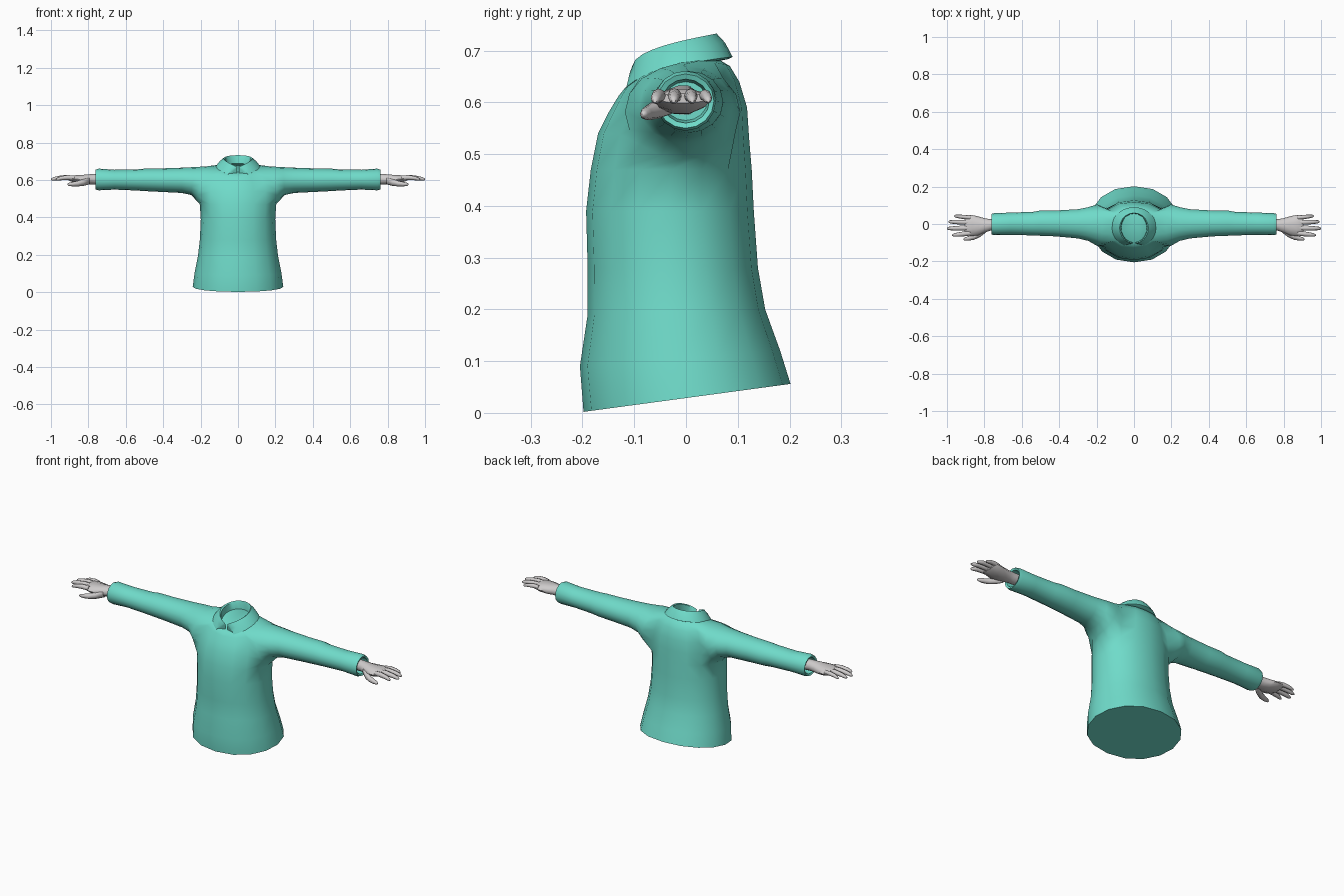
import bpy, bmesh, math
from math import sin, cos, radians

if "Cube" in bpy.data.objects:
    bpy.data.objects.remove(bpy.data.objects["Cube"])


def material(name, rgb):
    m = bpy.data.materials.new(name)
    m.diffuse_color = (*rgb, 1)
    m.use_nodes = True
    m.node_tree.nodes["Principled BSDF"].inputs["Base Color"].default_value = m.diffuse_color
    return m


TEAL = material("teal_cloth", (0.16, 0.71, 0.59))
GREY = material("pale_grey_skin", (0.62, 0.60, 0.60))


def finish(bm, name, mat, angle=50, mirror=True):
    bmesh.ops.recalc_face_normals(bm, faces=bm.faces)
    me = bpy.data.meshes.new(name)
    bm.to_mesh(me)
    bm.free()
    me.materials.append(mat)
    ob = bpy.data.objects.new(name, me)
    bpy.context.collection.objects.link(ob)
    bpy.ops.object.select_all(action='DESELECT')
    ob.select_set(True)
    bpy.context.view_layer.objects.active = ob
    bpy.ops.object.shade_smooth_by_angle(angle=radians(angle))
    if mirror:
        mod = ob.modifiers.new("mirror", 'MIRROR')
        mod.merge_threshold = 0.0005
    return ob


def bridge(bm, a, b, closed=True):
    n = len(a)
    for i in range(n if closed else n - 1):
        k = (i + 1) % n
        bm.faces.new((a[i], a[k], b[k], b[i]))


# --- Shirt: half torso of slanted rings, sleeve grown from the side opening ---
# front y, front z, back y, back z, half width, side lift
TORSO = [
    (-.198, .002, .202, .056, .242, 0),
    (-.205, .09, .182, .12, .232, 0),
    (-.190, .19, .153, .20, .214, 0),
    (-.190, .28, .139, .28, .204, 0),
    (-.193, .39, .131, .39, .199, 0),
    (-.184, .47, .127, .47, .204, 0),     # bottom of arm opening
    (-.170, .54, .122, .53, .202, 0),
    (-.150, .58, .118, .59, .190, .005),
    (-.130, .613, .103, .64, .165, .02),
    (-.118, .628, .085, .67, .130, .026),  # top of arm opening
    (-.100, .637, .055, .688, .080, .01),
]
LOW, HIGH = 5, 9

# top x, top z, bottom x, bottom z, front y, back y
SLEEVE = [
    (.17, .673, .222, .49, -.118, .105),
    (.24, .669, .25, .52, -.090, .090),
    (.30, .666, .30, .531, -.077, .079),
    (.42, .662, .42, .537, -.066, .072),
    (.50, .661, .50, .541, -.063, .072),
    (.54, .657, .54, .544, -.061, .065),
    (.66, .655, .66, .549, -.058, .061),
    (.745, .661, .745, .545, -.060, .058),
    (.762, .655, .762, .550, -.056, .054),
    (.758, .645, .758, .560, -.046, .045),
    (.715, .640, .715, .565, -.042, .041),
]

bm = bmesh.new()
rows = []
for yf, zf, yb, zb, rx, lift in TORSO:
    row = []
    for j in range(-4, 5):
        a = radians(22.5 * j)
        s, c = sin(a), max(cos(a), 0)
        c = 0 if abs(j) == 4 else c ** 0.92
        t = (s + 1) / 2
        row.append(bm.verts.new((rx * c, yf + (yb - yf) * t,
                                 zf + (zb - zf) * t + lift * c * c)))
    rows.append(row)
for r in range(len(rows) - 1):
    for j in range(8):
        if LOW <= r < HIGH and 2 <= j < 6:
            continue
        bm.faces.new((rows[r][j], rows[r][j + 1], rows[r + 1][j + 1], rows[r + 1][j]))
bm.faces.new(rows[0])
bm.faces.new(rows[-1])

loop = (rows[LOW][2:7] + [rows[r][6] for r in range(LOW + 1, HIGH)]
        + rows[HIGH][2:7][::-1] + [rows[r][2] for r in range(HIGH - 1, LOW, -1)])
for xt, zt, xb, zb, yf, yb in SLEEVE:
    ring = []
    for i in range(16):
        a = radians(-90 + 22.5 * (i - 2))
        t = (sin(a) + 1) / 2
        ring.append(bm.verts.new((xb + (xt - xb) * t,
                                  (yf + yb) / 2 + (yb - yf) / 2 * cos(a),
                                  zb + (zt - zb) * t)))
    bridge(bm, loop, ring)
    loop = ring
bm.faces.new(loop)
bmesh.ops.delete(bm, geom=[v for v in bm.verts if not v.link_faces], context='VERTS')
finish(bm, "shirt", TEAL)


# --- Collar: folded band open at the front, ending in two points ---
bm = bmesh.new()
prev = None
STEPS = 10
for k in range(STEPS + 1):
    u = k / STEPS
    a, b = radians(175 * u), radians(154 * u)     # fold line and flap edge
    ya, yo = -.022 + .08 * cos(a), -.018 + .108 * cos(b)
    # fold height arches from the back down to the throat
    za = .733 - .062 * u ** 1.9
    zo = .688 - .058 * u ** 2.2
    xa, xo = .073 * sin(a), .121 * sin(b)
    sec = [(xa * .93, ya * .95, za - .055),
           (xa * .96, ya, za - .004),
           (xa * 1.06, ya * 1.02, za),
           (xa * .45 + xo * .55, ya * .45 + yo * .55, za * .45 + zo * .55 + .007),
           (xo, yo, zo),
           (xo * .9, yo * .92, zo - .004)]
    ring = [bm.verts.new((max(x, 0), y, z)) for x, y, z in sec]
    if prev:
        bridge(bm, prev, ring)
    prev = ring
bm.faces.new(prev)
finish(bm, "collar", TEAL, 45)


# --- Hands: lofted palm, four fingers and a thumb ---
def tube(bm, stations, sides):
    """stations: x, y, z, y radius, z radius"""
    prev = None
    for x, y, z, ry, rz in stations:
        ring = [bm.verts.new((x, y + ry * cos(math.tau * i / sides),
                              z + rz * sin(math.tau * i / sides)))
                for i in range(sides)]
        if prev:
            bridge(bm, prev, ring)
        else:
            bm.faces.new(ring)
        prev = ring
    bm.faces.new(prev)


bm = bmesh.new()
tube(bm, [(.716, -.003, .604, .030, .029),
          (.77, -.005, .605, .031, .029),
          (.80, -.008, .604, .039, .028),
          (.83, -.010, .603, .050, .026),
          (.865, -.008, .605, .056, .022),
          (.895, -.007, .608, .054, .016),
          (.905, -.007, .608, .048, .010)], 10)
# base y, tip y, tip x, radius
for y0, y1, tip, r in [(-.049, -.060, .972, .0125), (-.021, -.024, 1.0, .013),
                       (.008, .012, .992, .0125), (.034, .043, .962, .011)]:
    st = []
    for u, k in [(0, 1), (.35, 1.05), (.7, .9), (.92, .68), (1, .3)]:
        st.append((.875 + (tip - .875) * u, y0 + (y1 - y0) * u,
                   .611 + .006 * sin(3.1 * u) - .008 * u, r * k, r * k))
    tube(bm, st, 8)
tube(bm, [(.795, -.030, .597, .018, .020), (.825, -.052, .588, .019, .019),
          (.855, -.069, .581, .015, .015), (.885, -.077, .578, .012, .012),
          (.905, -.081, .577, .008, .008), (.912, -.082, .577, .003, .003)], 8)
finish(bm, "hands", GREY, 60)
